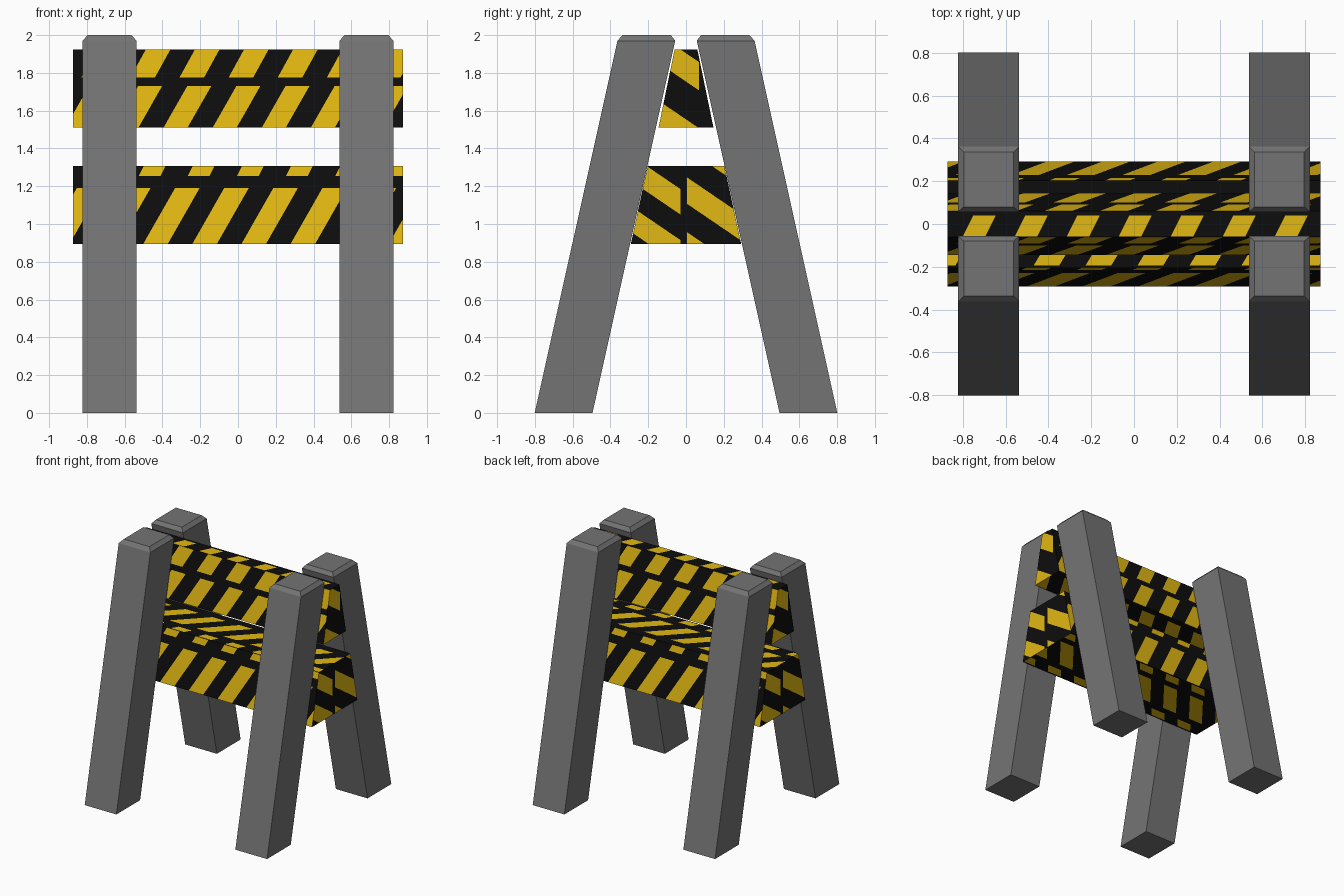
import bpy, bmesh, math
from mathutils import Vector, Matrix

if "Cube" in bpy.data.objects:
    bpy.data.objects.remove(bpy.data.objects["Cube"])


def material(name, rgb):
    m = bpy.data.materials.new(name)
    m.diffuse_color = (*rgb, 1)
    m.use_nodes = True
    m.node_tree.nodes["Principled BSDF"].inputs["Base Color"].default_value = m.diffuse_color
    return m


GREY = material("leg grey", (0.175, 0.175, 0.175))
BLACK = material("stripe black", (0.004, 0.004, 0.004))
YELLOW = material("stripe yellow", (0.76, 0.48, 0.006))


def make_object(name, bm, mats):
    mesh = bpy.data.meshes.new(name)
    bm.to_mesh(mesh)
    bm.free()
    for m in mats:
        mesh.materials.append(m)
    ob = bpy.data.objects.new(name, mesh)
    bpy.context.collection.objects.link(ob)
    return ob


# ---- Legs: leaning square posts with a chamfered top ----
def leg(name, sx, sy):
    bm = bmesh.new()
    rings = []
    for z, cy, hx, hy in ((0, .648, .143, .153), (1.97, .21, .143, .153), (2, .208, .116, .128)):
        rings.append([bm.verts.new((sx * .68 + dx * hx, sy * cy + dy * hy, z))
                      for dx, dy in ((-1, -1), (1, -1), (1, 1), (-1, 1))])
    bm.faces.new(rings[0][::-1])
    bm.faces.new(rings[-1])
    for a, b in zip(rings, rings[1:]):
        for i in range(4):
            j = (i + 1) % 4
            bm.faces.new((a[i], a[j], b[j], b[i]))
    bmesh.ops.recalc_face_normals(bm, faces=bm.faces)
    make_object(name, bm, [GREY])


for sx, side in ((-1, "left"), (1, "right")):
    for sy, end in ((-1, "front"), (1, "back")):
        leg(f"{end}_{side}_leg", sx, sy)


# ---- Striped beams: each side is cut into rows of slanted stripes ----
# A row is (v0, v1, start, period, width, slope); u and v are world axes.
def cut(bm, faces, point, normal):
    geom = set(faces)
    for f in faces:
        geom.update(f.verts)
        geom.update(f.edges)
    bmesh.ops.bisect_plane(bm, geom=list(geom), plane_co=point, plane_no=normal, dist=1e-5)


def paint_side(out, corners, u, v, rows):
    bm = bmesh.new()
    bm.faces.new([bm.verts.new(c) for c in corners])
    eu, ev = Vector(), Vector()
    eu[u], ev[v] = 1, 1
    for row in rows:
        for edge in row[:2]:
            cut(bm, list(bm.faces), ev * edge, ev)
    for v0, v1, start, period, width, slope in rows:
        k0 = math.floor(-start / period)
        for k in range(k0 - 6, k0 + 12):
            for s in (0, width):
                inside = [f for f in bm.faces if v0 < f.calc_center_median()[v] < v1]
                if inside:
                    cut(bm, inside, ev * v0 + eu * (start + k * period + s), eu - ev * slope)
    made = []
    for f in bm.faces:
        c = f.calc_center_median()
        g = out.faces.new([out.verts.new(p.co) for p in f.verts])
        for v0, v1, start, period, width, slope in rows:
            if v0 < c[v] < v1 and (c[u] - slope * (c[v] - v0) - start) % period < width:
                g.material_index = 1
        made.append(g)
    bm.free()
    return made


def beam(name, z0, z1, y0, y1, front, end, top, bottom):
    bm = bmesh.new()
    X = .873
    faces = paint_side(bm, [(-X, -y0, z0), (X, -y0, z0), (X, -y1, z1), (-X, -y1, z1)], 0, 2, front)
    faces += paint_side(bm, [(X, -y0, z0), (X, y0, z0), (X, y1, z1), (X, -y1, z1)], 2, 1, end)
    # back and left end repeat the front and right end, turned half way round
    new = bmesh.ops.duplicate(bm, geom=faces)["geom"]
    bmesh.ops.rotate(bm, verts=[g for g in new if isinstance(g, bmesh.types.BMVert)],
                     cent=(0, 0, 0), matrix=Matrix.Rotation(math.pi, 3, 'Z'))
    paint_side(bm, [(-X, -y1, z1), (X, -y1, z1), (X, y1, z1), (-X, y1, z1)], 0, 1, top)
    paint_side(bm, [(-X, -y0, z0), (-X, y0, z0), (X, y0, z0), (X, -y0, z0)], 0, 1, bottom)
    bmesh.ops.remove_doubles(bm, verts=bm.verts, dist=1e-5)
    bm.normal_update()
    mid = Vector((0, 0, (z0 + z1) / 2))
    for f in bm.faces:
        if f.normal.dot(f.calc_center_median() - mid) < 0:
            f.normal_flip()
    make_object(name, bm, [BLACK, YELLOW])


beam("upper_beam", 1.512, 1.925, .145, .06,
     front=[(1.50, 1.73, -.40, .26, .127, .57), (1.775, 1.94, -.31, .26, .13, .55)],
     end=[(-.2, .07, 1.54, .35, .15, -.68)],
     top=[(-.058, .04, -.80, .243, .105, .5)],
     bottom=[(-.15, .09, -.80, .26, .13, .6)])

beam("lower_beam", .895, 1.307, .292, .203,
     front=[(.88, 1.19, -.51, .26, .13, .57), (1.255, 1.32, -.265, .26, .115, .5)],
     end=[(-.3, -.03, 1.234, .27, .135, -.68), (.005, .3, 1.107, .29, .14, -.68)],
     top=[(-.195, -.14, -.47, .243, .12, .6), (-.09, .14, -.80, .243, .12, 1.0)],
     bottom=[(-.28, -.20, -.80, .26, .13, .8), (-.14, .14, -.80, .26, .13, .8),
             (.20, .28, -.80, .26, .13, .8)])
